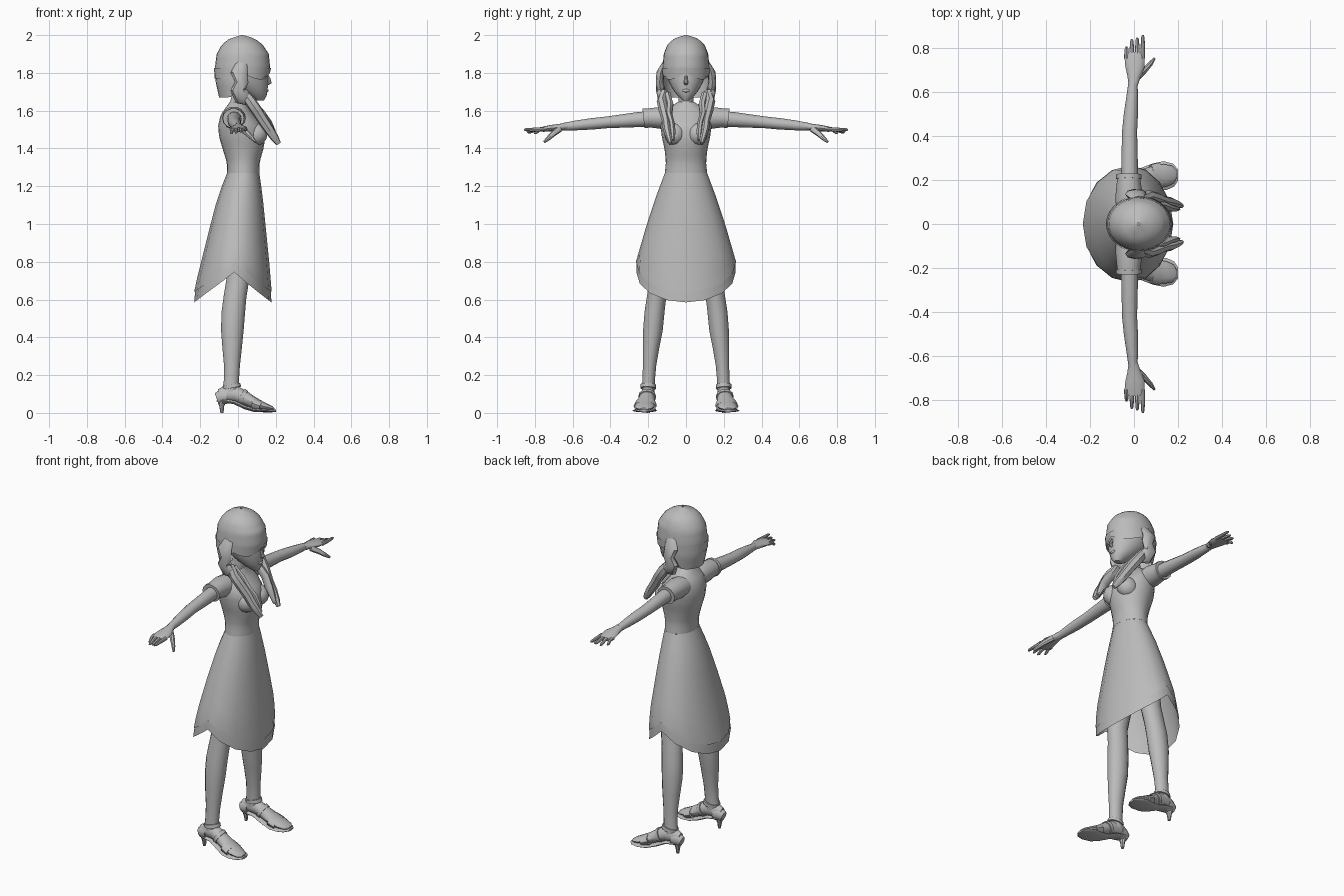
import bpy, bmesh, math
from mathutils import Vector

grey = bpy.data.materials.new("plain grey")
grey.diffuse_color = (0.5, 0.5, 0.5, 1)


def finish(name, bm, mirror=False, angle=40):
    bmesh.ops.recalc_face_normals(bm, faces=bm.faces)
    me = bpy.data.meshes.new(name)
    bm.to_mesh(me)
    bm.free()
    ob = bpy.data.objects.new(name, me)
    bpy.context.collection.objects.link(ob)
    me.materials.append(grey)
    bpy.ops.object.select_all(action='DESELECT')
    ob.select_set(True)
    bpy.context.view_layer.objects.active = ob
    bpy.ops.object.shade_smooth_by_angle(angle=math.radians(angle))
    if mirror:
        m = ob.modifiers.new("mirror", 'MIRROR')
        m.use_axis = (False, True, False)
    return ob


def skin(bm, rings, caps):
    vs = [[bm.verts.new(p) for p in r] for r in rings]
    n = len(vs[0])
    for a, b in zip(vs, vs[1:]):
        for i in range(n):
            j = (i + 1) % n
            bm.faces.new((a[i], a[j], b[j], b[i]))
    if caps:
        bm.faces.new(vs[0])
        bm.faces.new(vs[-1])


def tube(name, pts, n=12, ref=(1, 0, 0), mirror=True):
    """Loft ellipses along a path; each point is x, y, z, radius along ref, other radius."""
    bm = bmesh.new()
    P = [Vector(p[:3]) for p in pts]
    rings = []
    for k, p in enumerate(pts):
        t = (P[min(k + 1, len(P) - 1)] - P[max(k - 1, 0)]).normalized()
        u = Vector(ref)
        u = (u - t * u.dot(t)).normalized()
        v = t.cross(u)
        rings.append([P[k] + u * p[3] * math.cos(a) + v * p[4] * math.sin(a)
                      for a in (2 * math.pi * i / n for i in range(n))])
    skin(bm, rings, True)
    return finish(name, bm, mirror)


def radii(profile, z):
    for a, b in zip(profile, profile[1:]):
        if a[0] <= z <= b[0]:
            f = (z - a[0]) / (b[0] - a[0])
            return [a[i] + f * (b[i] - a[i]) for i in (1, 2, 3)]
    return (profile[0] if z < profile[0][0] else profile[-1])[1:]


def shell(name, profile, top, hem, n=20, rows=12, scale=1.0, caps=False):
    """Upright surface with a profile of (z, back x, front x, half width) and a shaped hem."""
    bm = bmesh.new()
    rings = []
    for k in range(rows + 1):
        ring = []
        for i in range(n):
            a = 2 * math.pi * i / n
            z = top + (hem(a) - top) * k / rows
            xb, xf, hy = radii(profile, z)
            ring.append(((xb + xf) / 2 + (xf - xb) / 2 * scale * math.cos(a),
                         hy * scale * math.sin(a), z))
        rings.append(ring)
    skin(bm, rings, caps)
    return finish(name, bm)


def ball(name, c, r, mirror=False):
    bm = bmesh.new()
    bmesh.ops.create_uvsphere(bm, u_segments=14, v_segments=9, radius=1)
    for v in bm.verts:
        v.co = Vector(c) + Vector((v.co.x * r[0], v.co.y * r[1], v.co.z * r[2]))
    return finish(name, bm, mirror)


# Dress: bodice, pointed skirt and underskirt
dress = [(.585, -.235, .18, .268), (.65, -.232, .178, .27), (.8, -.195, .165, .265),
         (1.0, -.145, .145, .207), (1.15, -.105, .13, .157), (1.27, -.058, .113, .112),
         (1.33, -.06, .115, .106), (1.4, -.082, .135, .114), (1.46, -.1, .145, .128),
         (1.52, -.105, .135, .135), (1.58, -.092, .085, .13), (1.615, -.065, .055, .09),
         (1.645, -.045, .045, .045)]
shell("bodice", dress, 1.645, lambda a: 1.27, n=20, rows=15)
shell("skirt", dress, 1.27, lambda a: .80 - .16 * abs(math.cos(a)), n=16, rows=8)
shell("underskirt", dress, .9, lambda a: .745 - .16 * abs(math.cos(a)), n=16, rows=4, scale=.985)
ball("bust", (.095, .058, 1.475), (.062, .056, .06), True)

# Neck, head and facial features
tube("neck", [(-.015, 0, 1.58, .06, .06), (0, 0, 1.64, .042, .04), (.025, 0, 1.73, .045, .042)],
     mirror=False)
face = [(1.655, .09, .138, .018), (1.68, .05, .152, .045), (1.71, .0, .157, .069),
        (1.75, -.05, .16, .09), (1.8, -.08, .158, .105), (1.87, -.08, .15, .108)]
shell("face", face, 1.87, lambda a: 1.655, rows=9, caps=True)
tube("nose", [(.152, 0, 1.795, .006, .006), (.163, 0, 1.765, .01, .009),
              (.169, 0, 1.748, .01, .012), (.157, 0, 1.738, .004, .008)], n=8, mirror=False)
ball("lips", (.152, 0, 1.706), (.01, .02, .009))

# Hair cap with longer back and fringe, and separate fringe edge
hair = [(1.67, -.1, .12, .105), (1.75, -.118, .158, .122), (1.83, -.122, .17, .124),
        (1.9, -.113, .163, .118), (1.95, -.085, .13, .098), (1.98, -.047, .09, .066),
        (1.995, -.01, .052, .03), (2.0, .015, .027, .006)]


def hair_hem(a):
    c = math.cos(a)
    if c > .15:
        return 1.80 - .035 * abs(math.sin(2 * a))
    return 1.765 - .095 * min(1, (.15 - c) / .6)


shell("hair_cap", hair, 2.0, hair_hem, n=28, rows=16)
shell("fringe", hair, 1.825, lambda a: max(1.77, hair_hem(a) + .01), n=28, rows=2, scale=1.035)

# Side curls and the two locks that fall over the chest
tube("side_curl", [(.02, .115, 1.85, .03, .012), (.005, .135, 1.8, .045, .022),
                   (.02, .14, 1.75, .035, .02), (.0, .135, 1.71, .04, .024),
                   (.025, .125, 1.665, .045, .025), (.05, .115, 1.64, .015, .01)], n=8)
tube("outer_lock", [(.03, .115, 1.70, .02, .022), (.065, .13, 1.65, .025, .03),
                    (.1, .118, 1.6, .026, .03), (.135, .105, 1.545, .022, .028),
                    (.165, .1, 1.5, .022, .026), (.195, .09, 1.455, .016, .022),
                    (.215, .082, 1.425, .01, .014)], n=7, ref=(0, 1, 0))
tube("inner_lock", [(.04, .1, 1.69, .018, .02), (.08, .085, 1.63, .02, .025),
                    (.12, .09, 1.58, .018, .028), (.155, .075, 1.53, .016, .028),
                    (.18, .07, 1.49, .016, .02), (.2, .068, 1.445, .008, .012)], n=7, ref=(0, 1, 0))

# Sleeves, arms and hands
tube("sleeve", [(-.02, .07, 1.56, .062, .055), (-.022, .13, 1.562, .062, .06),
                (-.024, .19, 1.562, .054, .052), (-.024, .222, 1.56, .054, .05)], n=14)
tube("sleeve_cuff", [(-.024, .205, 1.561, .057, .053), (-.024, .225, 1.559, .057, .053)], n=14)
tube("arm", [(-.02, .12, 1.56, .042, .042), (-.02, .25, 1.553, .038, .04),
             (-.02, .34, 1.545, .036, .035), (-.02, .42, 1.538, .034, .031),
             (-.014, .5, 1.53, .032, .03), (-.008, .58, 1.522, .026, .026),
             (-.004, .65, 1.515, .02, .02)])
tube("palm", [(-.004, .63, 1.518, .021, .02), (0, .67, 1.512, .03, .018),
              (.004, .71, 1.508, .043, .017), (.003, .755, 1.502, .046, .014),
              (.003, .78, 1.5, .042, .01)], n=12)
for i, (x, tip, z) in enumerate([(-.034, .805, 1.482), (-.01, .838, 1.486),
                                 (.015, .845, 1.492), (.04, .857, 1.5)]):
    tube("finger_%d" % (i + 1), [(x, .75, 1.502, .011, .011), (x, (.75 + tip) / 2, 1.5, .01, .01),
                                 (x, tip - .01, z, .008, .008), (x, tip, z - .002, .004, .004)], n=8)
tube("thumb", [(.02, .67, 1.503, .014, .018), (.05, .7, 1.48, .014, .015),
               (.075, .727, 1.455, .011, .012), (.092, .75, 1.435, .006, .007)], n=8)

# Legs
tube("leg", [(0, .09, 1.05, .08, .07), (0, .115, .85, .072, .064), (-.002, .145, .7, .06, .053),
             (-.015, .155, .62, .06, .052), (-.025, .167, .53, .062, .054),
             (-.03, .175, .44, .06, .053), (-.031, .185, .35, .052, .045),
             (-.032, .193, .25, .042, .036), (-.035, .198, .17, .04, .034),
             (-.04, .2, .1, .045, .035)], n=14)

# Feet and heeled sandals
Y = (0, 1, 0)
tube("foot", [(-.105, .2, .1, .02, .025), (-.07, .2, .103, .034, .04), (-.01, .202, .1, .036, .042),
              (.04, .207, .077, .042, .036), (.09, .214, .05, .05, .03),
              (.14, .22, .034, .052, .02), (.178, .224, .024, .04, .012),
              (.192, .224, .02, .02, .006)], ref=Y)
tube("sole", [(-.112, .2, .07, .018, .01), (-.08, .2, .066, .036, .011), (-.02, .203, .056, .037, .01),
              (.04, .21, .028, .046, .01), (.09, .215, .014, .06, .01), (.14, .219, .012, .066, .009),
              (.18, .222, .011, .052, .008), (.2, .222, .011, .025, .006)], n=14, ref=Y)
tube("heel", [(-.085, .2, .07, .027, .028), (-.086, .2, .035, .013, .014), (-.085, .2, 0, .008, .009)],
     n=8)
tube("heel_counter", [(-.113, .2, .075, .023, .03), (-.085, .2, .085, .037, .04),
                      (-.06, .2, .088, .039, .042)], n=12, ref=Y)
tube("ankle_strap", [(-.036, .199, .15, .048, .041), (-.032, .2, .13, .05, .042)])
tube("instep_strap", [(.015, .205, .09, .046, .043), (.033, .206, .08, .047, .041)], ref=Y)
tube("toe_strap", [(.08, .213, .05, .057, .036), (.122, .218, .034, .061, .028)], ref=Y)
